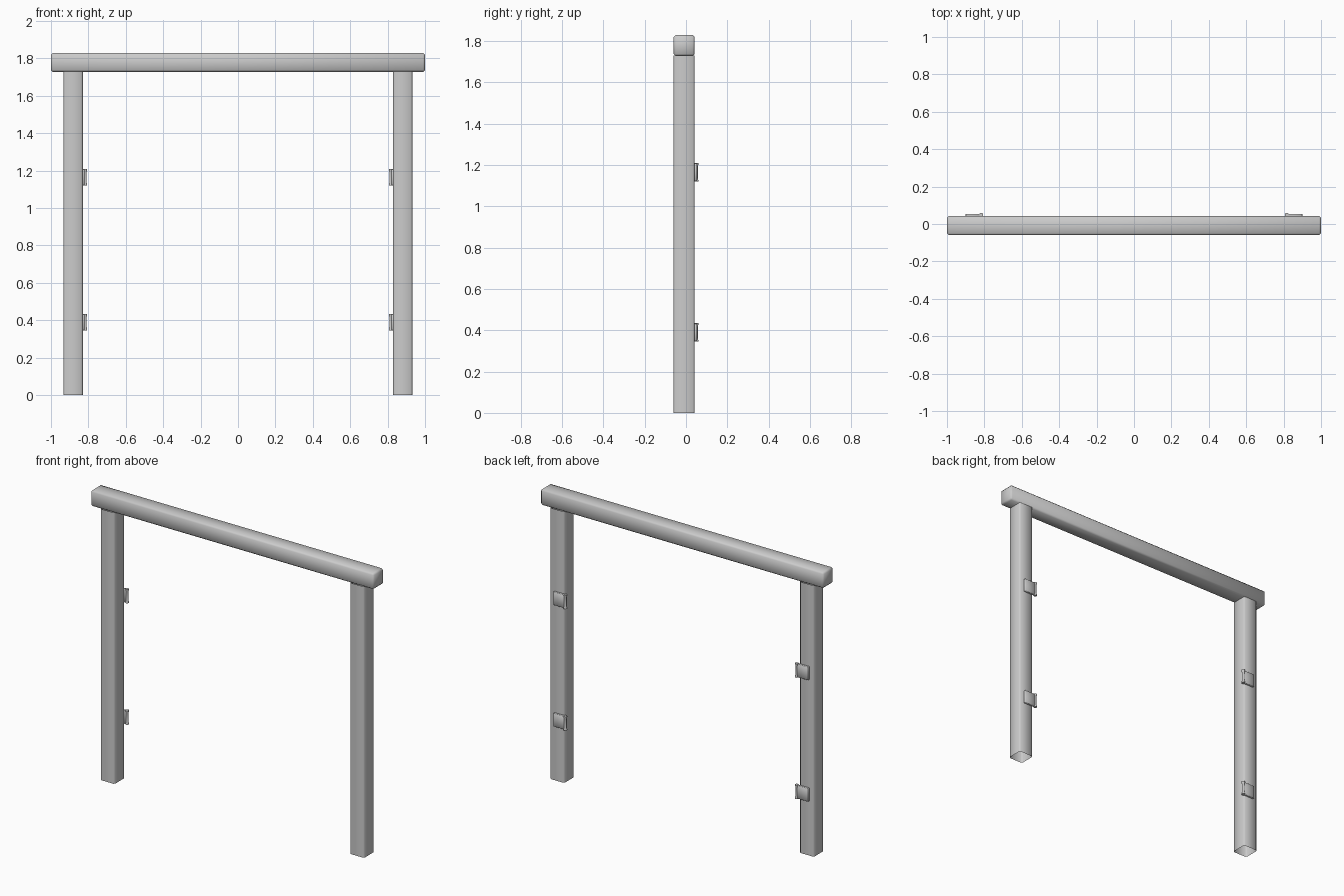
import bpy, bmesh, math

if "Cube" in bpy.data.objects:
    bpy.data.objects.remove(bpy.data.objects["Cube"])

Y0, Y1 = -0.06, 0.042  # front and back of the timber


def finish(name, bm, angle=50):
    bmesh.ops.recalc_face_normals(bm, faces=bm.faces)
    me = bpy.data.meshes.new(name)
    bm.to_mesh(me)
    bm.free()
    ob = bpy.data.objects.new(name, me)
    bpy.context.collection.objects.link(ob)
    bpy.ops.object.select_all(action='DESELECT')
    ob.select_set(True)
    bpy.context.view_layer.objects.active = ob
    bpy.ops.object.shade_smooth_by_angle(angle=math.radians(angle))
    return ob


def box(name, lo, hi, bevel, open_ends=False):
    bm = bmesh.new()
    bmesh.ops.create_cube(bm, size=1)
    for v in bm.verts:
        v.co = [(a + b) / 2 + c * (b - a) for a, b, c in zip(lo, hi, v.co)]
    edges = bm.edges[:]
    if open_ends:
        caps = [f for f in bm.faces if abs(f.normal.z) > 0.5]
        edges = [e for e in edges if abs(e.verts[0].co.z - e.verts[1].co.z) > 1e-4]
        bmesh.ops.delete(bm, geom=caps, context='FACES_ONLY')
    bmesh.ops.bevel(bm, geom=edges, offset=bevel, segments=1, affect='EDGES')
    return finish(name, bm)


def barrel(name, x, y, z0, z1, sides=12):
    # waisted pin: full radius at the ends, slimmer in between
    h = z1 - z0
    profile = [(0.011, 0), (0.011, 0.06), (0.008, 0.18), (0.008, 0.82), (0.011, 0.94), (0.011, 1)]
    bm = bmesh.new()
    rings = []
    for r, t in profile:
        rings.append([bm.verts.new((x + r * math.cos(2 * math.pi * i / sides),
                                    y + r * math.sin(2 * math.pi * i / sides),
                                    z0 + t * h)) for i in range(sides)])
    for a, b in zip(rings, rings[1:]):
        for i in range(sides):
            j = (i + 1) % sides
            bm.faces.new((a[i], a[j], b[j], b[i]))
    bm.faces.new(rings[0])
    bm.faces.new(rings[-1])
    return finish(name, bm)


# Top beam
box("top_beam", (-1, Y0, 1.728), (1, Y1, 1.83), 0.01)

for side, s in (("left", -1), ("right", 1)):
    # Hollow post with open bottom
    xs = sorted((s * 0.83, s * 0.932))
    box(side + "_post", (xs[0], Y0, 0), (xs[1], Y1, 1.73), 0.008, True)
    # Hinges on the back face
    for level, z in (("lower", 0.345), ("upper", 1.12)):
        xs = sorted((s * 0.82, s * 0.9))
        box(f"{side}_{level}_hinge_plate", (xs[0], Y1 - 0.003, z + 0.002),
            (xs[1], 0.054, z + 0.087), 0.002)
        barrel(f"{side}_{level}_hinge_barrel", s * 0.817, 0.049, z, z + 0.089)
